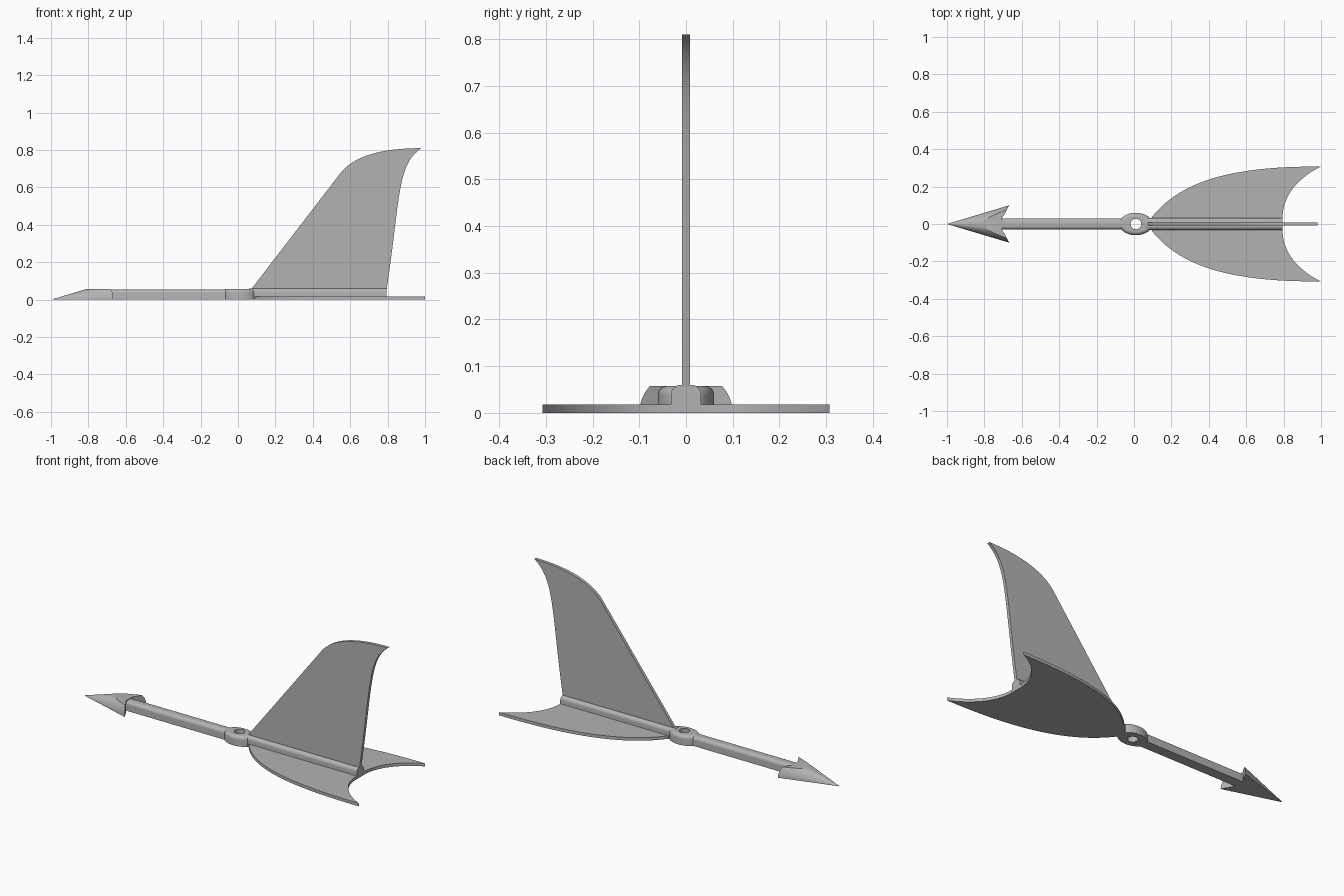
import bpy
import bmesh
from math import sin, cos, pi, radians
from mathutils import Matrix, Vector
from mathutils.geometry import interpolate_bezier

cube = bpy.data.objects.get("Cube")
if cube:
    bpy.data.objects.remove(cube, do_unlink=True)

grey = bpy.data.materials.new("plain grey")
grey.use_nodes = True
COLOUR = (0.45, 0.45, 0.45, 1)
grey.diffuse_color = COLOUR
grey.node_tree.nodes["Principled BSDF"].inputs["Base Color"].default_value = COLOUR


def finish(name, bm, smooth=True):
    """Turn a bmesh into a shaded, coloured object."""
    bmesh.ops.recalc_face_normals(bm, faces=bm.faces)
    mesh = bpy.data.meshes.new(name)
    bm.to_mesh(mesh)
    bm.free()
    mesh.materials.append(grey)
    obj = bpy.data.objects.new(name, mesh)
    bpy.context.collection.objects.link(obj)
    if smooth:
        bpy.ops.object.select_all(action="DESELECT")
        obj.select_set(True)
        bpy.context.view_layer.objects.active = obj
        bpy.ops.object.shade_smooth_by_angle(angle=radians(30))
    return obj


def prism(name, points, offset, smooth=True):
    """Extrude a closed outline of 3D points along an offset."""
    bm = bmesh.new()
    face = bm.faces.new([bm.verts.new(p) for p in points])
    new = bmesh.ops.extrude_face_region(bm, geom=[face])["geom"]
    verts = [v for v in new if isinstance(v, bmesh.types.BMVert)]
    bmesh.ops.translate(bm, vec=offset, verts=verts)
    return finish(name, bm, smooth)


def curve(a, b, c, d, steps=20):
    """Points along a cubic curve, as (u, v) pairs."""
    pts = interpolate_bezier(*[Vector((*p, 0)) for p in (a, b, c, d)], steps)
    return [(p.x, p.y) for p in pts]


def arc(cx, cz, r, start, end, steps=8):
    angles = [start + (end - start) * i / steps for i in range(steps + 1)]
    return [(cx + r * cos(t), cz + r * sin(t)) for t in angles]


def shaft(name, x0, x1, half, height, r=0.02):
    """Flat-bottomed bar with a rounded top."""
    section = [(-half, 0), (half, 0)]
    section += arc(half - r, height - r, r, 0, pi / 2)
    section += arc(r - half, height - r, r, pi / 2, pi)
    return prism(name, [(x0, y, z) for y, z in section], (x1 - x0, 0, 0))


# Shaft, in front of and behind the pivot
shaft("front_shaft", -0.74, -0.04, 0.03, 0.055)
shaft("rear_shaft", 0.06, 0.795, 0.032, 0.06)

# Pivot ring: oval outside with a rounded top, round hole through it
bm = bmesh.new()
SIDES = 64
rings = [(0.088, 0.06, 0)]
rings += [(0.088 - 0.02 + a, 0.06 - 0.02 + a, z) for a, z in arc(0, 0.038, 0.02, 0, pi / 2)]
rings += [(0.028, 0.028, 0.058), (0.028, 0.028, 0)]
loops = [[bm.verts.new((0.01 + rx * cos(2 * pi * i / SIDES), ry * sin(2 * pi * i / SIDES), z))
          for i in range(SIDES)] for rx, ry, z in rings]
for low, high in zip(loops, loops[1:] + loops[:1]):
    for i in range(SIDES):
        j = (i + 1) % SIDES
        bm.faces.new((low[i], low[j], high[j], high[i]))
finish("pivot_ring", bm)

# Upright fin
fin = [(0.07, 0.055)]
fin += curve((0.55, 0.68), (0.63, 0.78), (0.80, 0.81), (0.98, 0.81))
fin += curve((0.98, 0.81), (0.85, 0.72), (0.87, 0.56), (0.795, 0.055))[1:]
prism("upright_fin", [(x, -0.009, z) for x, z in fin], (0, 0.018, 0))

# Flat tail: one wing outline mirrored across the shaft
wing = curve((0.09, 0.03), (0.25, 0.24), (0.55, 0.31), (1, 0.307), 28)
wing += curve((1, 0.307), (0.86, 0.24), (0.79, 0.13), (0.795, 0.03))[1:]
tail = wing + [(x, -y) for x, y in reversed(wing)]
prism("flat_tail", [(x, y, 0) for x, y in tail], (0, 0, 0.018))

# Arrowhead: cone trimmed flat above and below, with a notched back
bm = bmesh.new()
bmesh.ops.create_cone(bm, cap_ends=True, segments=64, radius1=0.105, radius2=0, depth=0.35,
                      matrix=Matrix.Translation((-0.825, 0, 0)) @ Matrix.Rotation(-pi / 2, 4, "Y"))
head = finish("arrowhead", bm, smooth=False)
back = [(-0.667, 0.12), (-0.667, 0.1), (-0.69, 0.055), (-0.707, 0.03)]
outline = [(-1.1, 0.12)] + back
outline += [(x, -y) for x, y in reversed(outline)]
cutter = prism("head_cutter", [(x, y, 0) for x, y in outline], (0, 0, 0.058), smooth=False)
cutter.hide_render = True
mod = head.modifiers.new("trim", "BOOLEAN")
mod.operation = "INTERSECT"
mod.solver = "EXACT"
mod.object = cutter
bpy.ops.object.select_all(action="DESELECT")
head.select_set(True)
bpy.context.view_layer.objects.active = head
bpy.ops.object.modifier_apply(modifier=mod.name)
bpy.data.objects.remove(cutter, do_unlink=True)
bpy.ops.object.shade_smooth_by_angle(angle=radians(30))
